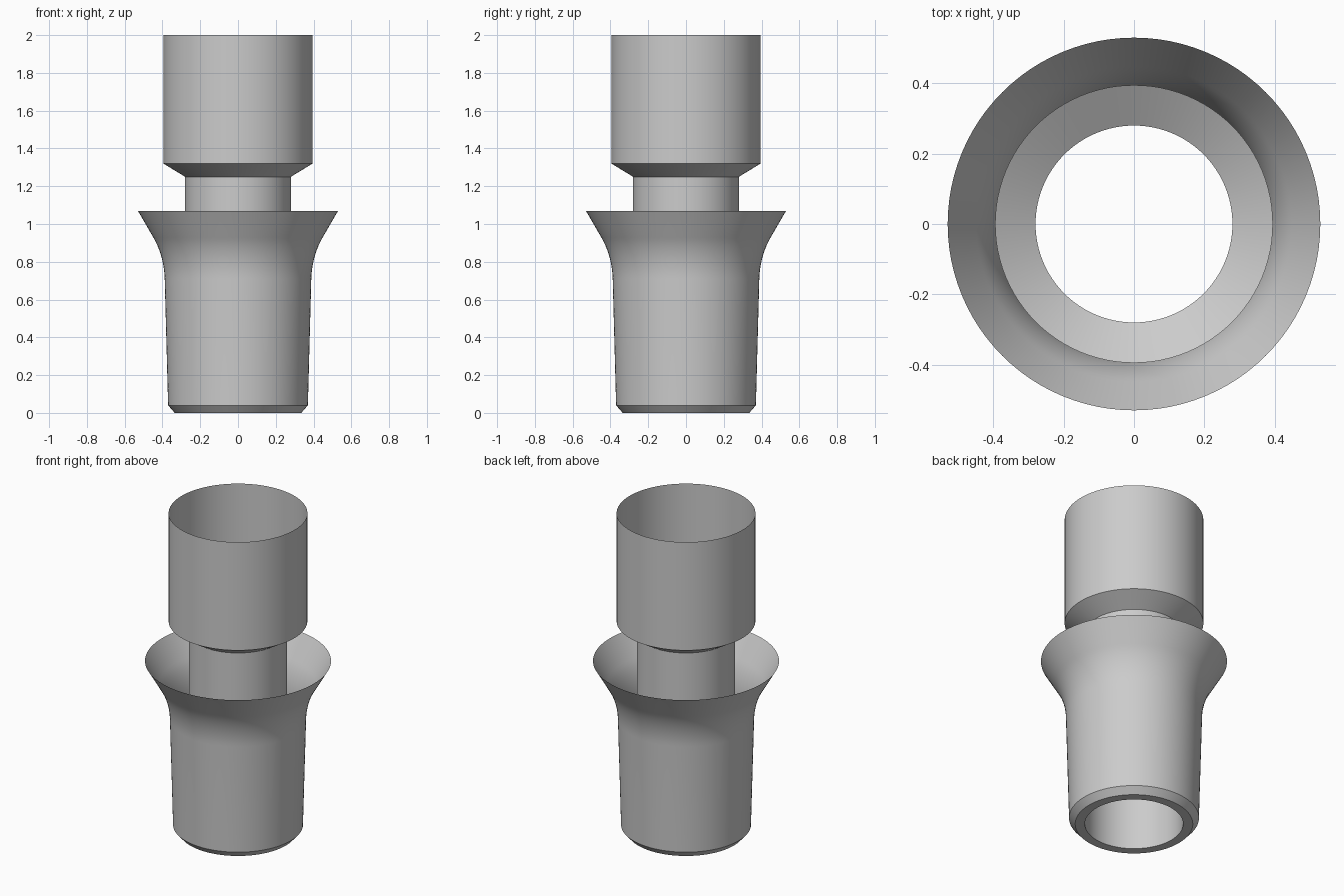
import bpy, bmesh
from math import radians, tau
from mathutils import Matrix, Vector
from mathutils.geometry import interpolate_bezier

if "Cube" in bpy.data.objects:
    bpy.data.objects.remove(bpy.data.objects["Cube"])

# Plain grey material
grey = bpy.data.materials.new("plain grey")
grey.use_nodes = True
colour = (0.6, 0.6, 0.6, 1)
grey.diffuse_color = colour
grey.node_tree.nodes["Principled BSDF"].inputs["Base Color"].default_value = colour


def lathe(name, profile, sides=96):
    """Spin a (radius, height) profile about the z axis as a thin shell."""
    bm = bmesh.new()
    verts = [bm.verts.new((r, 0, z)) for r, z in profile]
    edges = [bm.edges.new(pair) for pair in zip(verts, verts[1:])]
    bmesh.ops.spin(bm, geom=verts + edges, cent=(0, 0, 0), axis=(0, 0, 1),
                   angle=tau, steps=sides, use_merge=True)
    bmesh.ops.remove_doubles(bm, verts=bm.verts, dist=0.0001)
    bmesh.ops.recalc_face_normals(bm, faces=bm.faces)
    mesh = bpy.data.meshes.new(name)
    bm.to_mesh(mesh)
    bm.free()
    mesh.materials.append(grey)
    obj = bpy.data.objects.new(name, mesh)
    bpy.context.collection.objects.link(obj)
    bpy.ops.object.select_all(action="DESELECT")
    obj.select_set(True)
    bpy.context.view_layer.objects.active = obj
    bpy.ops.object.shade_smooth_by_angle(angle=radians(25))
    return obj


# Upper socket: thin open cup with a sloping floor leading into the tube
socket = [(0.395, 2.0), (0.395, 1.32), (0.28, 1.25)]

# Inner tube running to the foot, then the flat lip and chamfer
tube_and_foot = [(0.28, 0.0), (0.335, 0.0), (0.37, 0.04)]

# Tapered body blending into a flared collar
blend = interpolate_bezier(Vector((0.388, 0.71)), Vector((0.39, 0.79)),
                           Vector((0.413, 0.87)), Vector((0.449, 0.93)), 12)
collar = [(p.x, p.y) for p in blend] + [(0.53, 1.07)]

lathe("tapered_joint_adapter", socket + tube_and_foot + collar)
